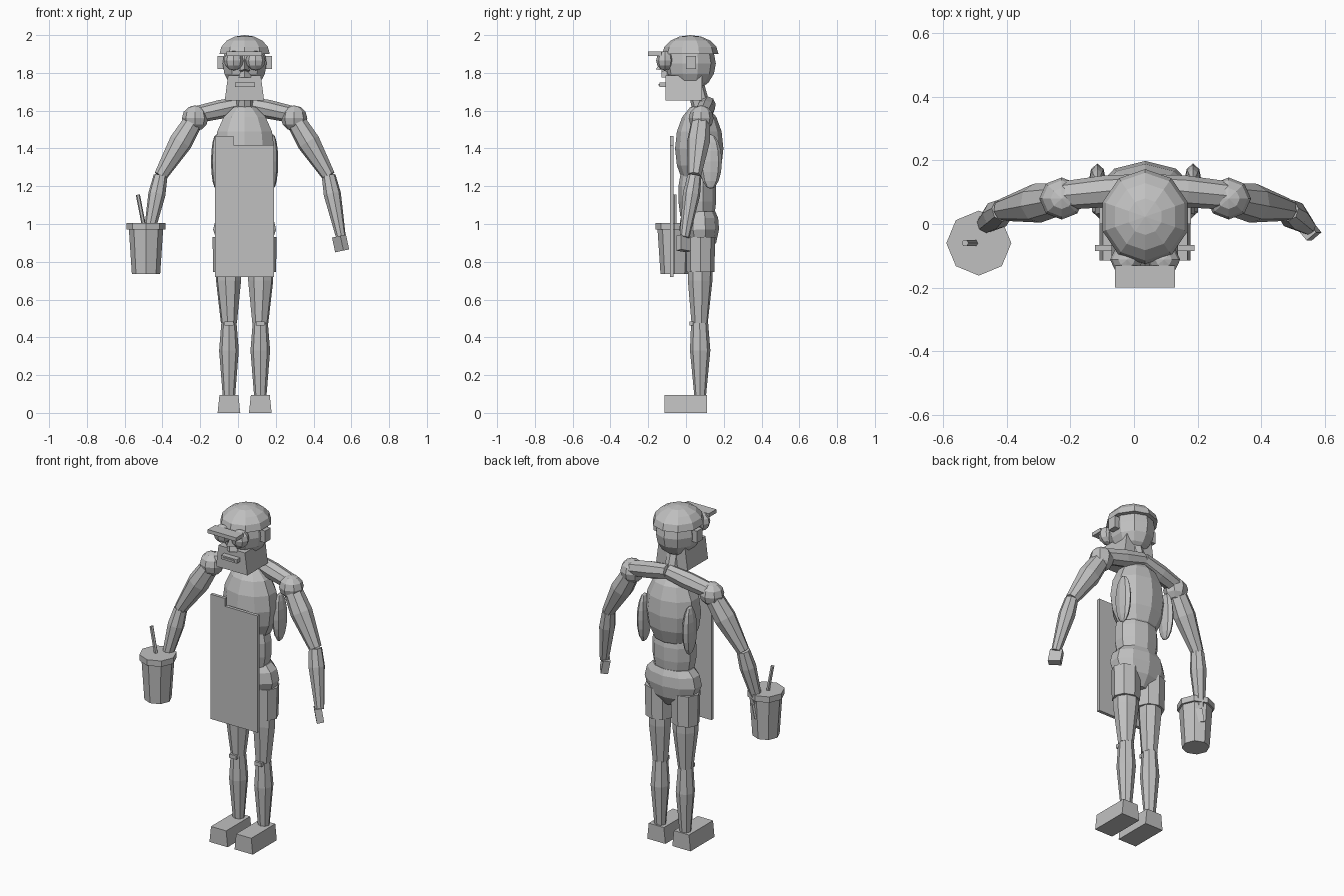
import bpy, bmesh, math
from mathutils import Vector, Matrix

if "Cube" in bpy.data.objects:
    bpy.data.objects.remove(bpy.data.objects["Cube"])

grey = bpy.data.materials.new("plain grey")
grey.diffuse_color = (0.53, 0.53, 0.53, 1)
grey.use_nodes = True
grey.node_tree.nodes["Principled BSDF"].inputs["Base Color"].default_value = grey.diffuse_color
CX = 0.035  # body centre line


def finish(name, bm):
    bmesh.ops.recalc_face_normals(bm, faces=bm.faces)
    me = bpy.data.meshes.new(name)
    bm.to_mesh(me)
    bm.free()
    me.materials.append(grey)
    ob = bpy.data.objects.new(name, me)
    bpy.context.collection.objects.link(ob)
    return ob


def loft(name, rings, n=8):
    """Closed skin through rings (centre, rx, ry) set square to the path."""
    bm = bmesh.new()
    d = Vector(rings[-1][0]) - Vector(rings[0][0])
    vertical = abs(d.x) + abs(d.y) < 1e-6
    rot = Matrix.Identity(3) if vertical else d.to_track_quat('Z', 'Y').to_matrix()
    loops = []
    for c, rx, ry in rings:
        loops.append([bm.verts.new(Vector(c) + rot @ Vector(
            (rx * math.sin(2 * math.pi * i / n), ry * math.cos(2 * math.pi * i / n), 0)))
            for i in range(n)])
    for a, b in zip(loops, loops[1:]):
        for i in range(n):
            j = (i + 1) % n
            bm.faces.new((a[i], a[j], b[j], b[i]))
    bm.faces.new(loops[0])
    bm.faces.new(loops[-1])
    return finish(name, bm)


def limb(name, a, b, r0, rm, r1, mid=0.4, n=8):
    a, b = Vector(a), Vector(b)
    return loft(name, [(a, r0, r0), (a.lerp(b, mid), rm, rm), (b, r1, r1)], n)


def ball(name, c, r, n=8, rings=6, start=-90):
    """Ellipsoid, or its upper part when start is raised."""
    out = []
    for k in range(rings + 1):
        t = math.radians(start + (90 - start) * k / rings)
        w = max(math.cos(t), 0.004)
        out.append(((c[0], c[1], c[2] + r[2] * math.sin(t)), r[0] * w, r[1] * w))
    return loft(name, out, n)


def box(name, lo, hi, inset=0.0, rot=None):
    """Box between two corners; inset narrows the top in x."""
    bm = bmesh.new()
    bmesh.ops.create_cube(bm, size=1)
    lo, hi = Vector(lo), Vector(hi)
    c, s = (lo + hi) / 2, hi - lo
    for v in bm.verts:
        p = Vector((v.co.x * (s.x - (2 * inset if v.co.z > 0 else 0)), v.co.y * s.y, v.co.z * s.z))
        v.co = (rot @ p if rot else p) + c
    return finish(name, bm)


# Head, cap and visor
ball("head", (CX, 0.022, 1.85), (0.122, 0.136, 0.145), 10, 8)
ball("cap", (CX, 0.023, 1.9), (0.14, 0.149, 0.1), 10, 4, 0)
box("cap_visor", (-0.06, -0.2, 1.89), (0.128, -0.13, 1.912))
box("beard", (-0.07, -0.108, 1.655), (0.138, 0.085, 1.785), 0.017)
box("mouth", (-0.015, -0.14, 1.725), (0.09, -0.1, 1.748))
box("mouth_gap", (0.0, -0.145, 1.733), (0.075, -0.138, 1.74))
loft("nose", [((CX, -0.112, 1.81), 0.028, 0.05), ((CX, -0.1, 1.87), 0.006, 0.015)], 4)
loft("moustache", [((CX, -0.1, 1.775), 0.045, 0.03), ((CX, -0.1, 1.81), 0.012, 0.03)], 4)

# Neck and torso
loft("neck", [((CX, 0.085, 1.6), 0.045, 0.05), ((CX, 0.05, 1.74), 0.042, 0.045)])
ball("chest", (CX, 0.07, 1.4), (0.165, 0.128, 0.235), 10, 8)
loft("waist", [((CX, 0.06, 1.04), 0.115, 0.09), ((CX, 0.06, 1.12), 0.13, 0.1),
               ((CX, 0.06, 1.2), 0.13, 0.1), ((CX, 0.06, 1.26), 0.115, 0.09)], 10)
loft("hips", [((CX, 0.075, 0.84), 0.07, 0.045), ((CX, 0.075, 0.9), 0.15, 0.085),
              ((CX, 0.07, 0.97), 0.175, 0.105), ((CX, 0.07, 1.03), 0.16, 0.1),
              ((CX, 0.07, 1.065), 0.125, 0.085)], 10)

# Apron with a raised corner
box("apron", (-0.122, -0.085, 0.72), (0.19, -0.066, 1.418))
box("apron_corner", (-0.122, -0.085, 1.418), (-0.025, -0.066, 1.465))

# Parts on both sides
for side, s in (("left", 1), ("right", -1)):
    def at(dx, y, z):
        return (CX + s * dx, y, z)

    ball("eye_" + side, at(0.058, -0.112, 1.865), (0.052, 0.046, 0.052))
    x = CX + s * 0.127
    box("ear_" + side, (x - 0.017, 0.0, 1.82), (x + 0.017, 0.052, 1.89))
    ball("back_muscle_" + side, at(0.15, 0.13, 1.33), (0.028, 0.06, 0.145), 8, 8)

    # Arms
    elbow, wrist = at(0.445, 0.045, 1.255), at(0.51, -0.008, 0.93)
    limb("collar_" + side, at(0.0, 0.115, 1.635), at(0.25, 0.09, 1.58), 0.042, 0.05, 0.045, 0.5)
    ball("shoulder_" + side, at(0.262, 0.08, 1.56), (0.07, 0.066, 0.068), 8, 6)
    limb("upper_arm_" + side, at(0.262, 0.08, 1.56), elbow, 0.05, 0.062, 0.036, 0.42)
    limb("forearm_" + side, elbow, wrist, 0.037, 0.046, 0.026, 0.3)
    turn = Matrix.Rotation(s * math.radians(-12), 3, 'Y') @ Matrix.Rotation(s * math.radians(40), 3, 'Z')
    hx, hy, hz = at(0.508, -0.012, 0.897)
    box("hand_" + side, (hx - 0.02, hy - 0.035, hz - 0.04), (hx + 0.02, hy + 0.035, hz + 0.04), 0, turn)

    # Legs
    loft("shorts_leg_" + side, [(at(0.086, 0.077, 0.745), 0.08, 0.073),
                                (at(0.086, 0.077, 0.93), 0.084, 0.078)])
    loft("thigh_" + side, [(at(0.083, 0.072, 0.475), 0.042, 0.045),
                           (at(0.085, 0.075, 0.7), 0.07, 0.064),
                           (at(0.085, 0.075, 0.86), 0.07, 0.065)])
    loft("shin_" + side, [(at(0.083, 0.075, 0.08), 0.032, 0.03),
                          (at(0.083, 0.075, 0.33), 0.052, 0.054),
                          (at(0.083, 0.072, 0.48), 0.04, 0.045)])
    box("knee_" + side, at(0.06, 0.018, 0.462), at(0.106, 0.04, 0.485))
    x = CX + s * 0.083
    box("shoe_" + side, (x - 0.06, -0.115, 0), (x + 0.06, 0.112, 0.095), 0.01)

# Cup with lid and straw
cx, cy = -0.487, -0.06
loft("cup", [((cx, cy, 0.735), 0.075, 0.075), ((cx, cy, 0.975), 0.091, 0.091)])
loft("cup_lid", [((cx, cy, 0.97), 0.102, 0.102), ((cx, cy, 1.005), 0.102, 0.102)])
limb("straw", (-0.498, cy, 0.99), (-0.53, cy, 1.155), 0.011, 0.011, 0.011, 0.5, 6)
